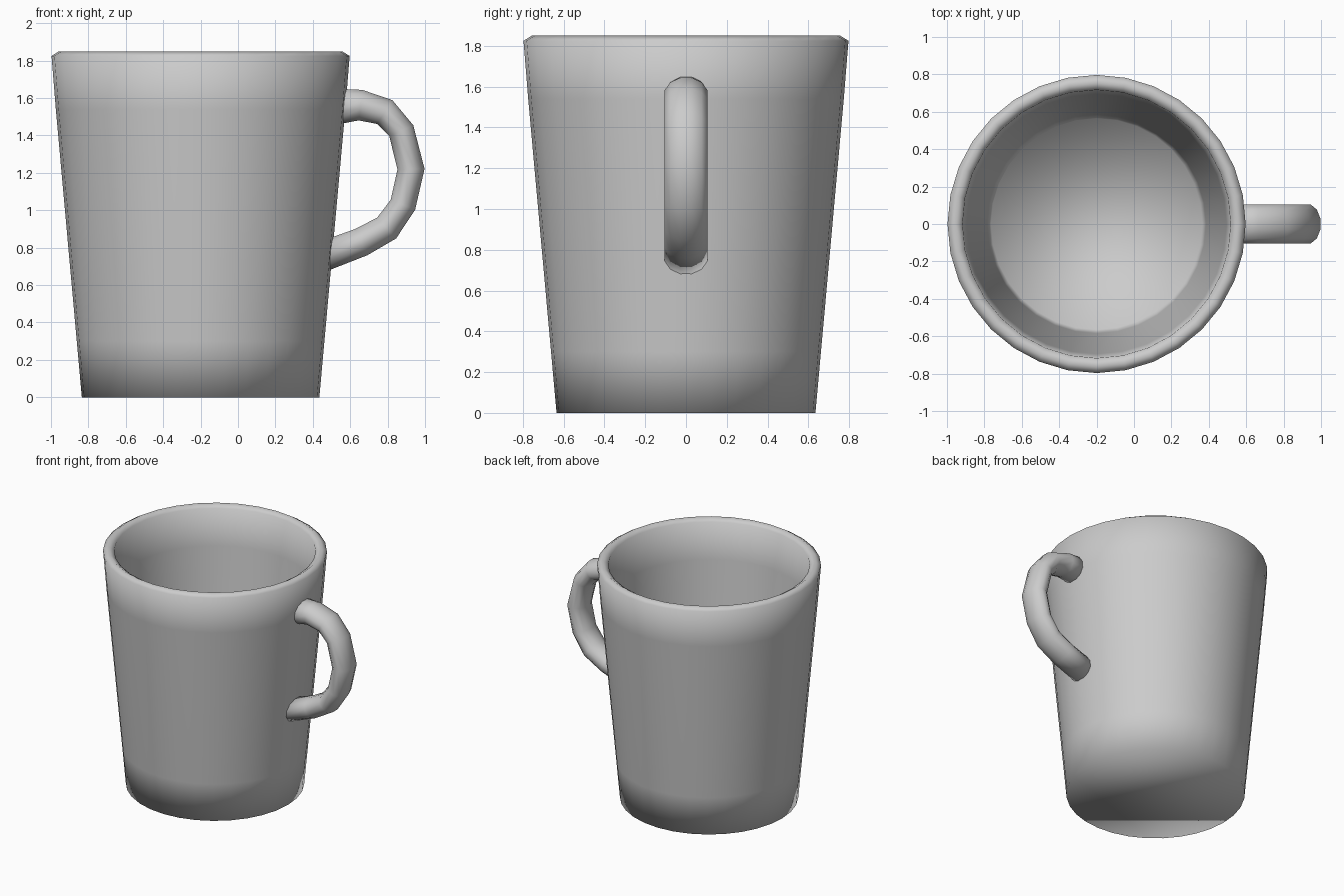
import bpy, bmesh, math
from mathutils import Vector

if "Cube" in bpy.data.objects:
    bpy.data.objects.remove(bpy.data.objects["Cube"])


def make_object(name, rings, caps):
    """Bridge consecutive closed rings of points and cap both ends."""
    bm = bmesh.new()
    loops = [[bm.verts.new(p) for p in ring] for ring in rings]
    n = len(loops[0])
    for a, b in zip(loops, loops[1:]):
        for i in range(n):
            j = (i + 1) % n
            bm.faces.new((a[i], a[j], b[j], b[i]))
    if caps:
        bm.faces.new(loops[0])
        bm.faces.new(loops[-1])
    bmesh.ops.recalc_face_normals(bm, faces=bm.faces)
    for f in bm.faces:
        f.smooth = True
    mesh = bpy.data.meshes.new(name)
    bm.to_mesh(mesh)
    bm.free()
    obj = bpy.data.objects.new(name, mesh)
    bpy.context.collection.objects.link(obj)
    return obj


# Cup: tapered wall, bevelled rim, hollow inside with a floor
CX, SIDES = -0.2, 32
profile = [(0.635, 0), (0.662, 0.3), (0.774, 1.54), (0.797, 1.825),
           (0.757, 1.85), (0.717, 1.825), (0.695, 1.54),
           (0.585, 0.3), (0.565, 0.09)]
cup_rings = []
for r, z in profile:
    cup_rings.append([(CX + r * math.cos(2 * math.pi * i / SIDES),
                       r * math.sin(2 * math.pi * i / SIDES), z)
                      for i in range(SIDES)])
make_object("cup", cup_rings, True)

# Handle: rounded tube swept along an ear-shaped path, ends sunk in the wall
# (x, z, half thickness in the plane of the loop)
path = [(0.535, 1.555, 0.098), (0.655, 1.562, 0.085), (0.785, 1.525, 0.078),
        (0.873, 1.425, 0.073), (0.925, 1.22, 0.075), (0.882, 1.03, 0.073),
        (0.795, 0.905, 0.078), (0.66, 0.83, 0.08), (0.46, 0.755, 0.083)]
HALF_WIDTH, TUBE = 0.108, 12
handle_rings = []
for k, (x, z, t) in enumerate(path):
    p, q = path[max(k - 1, 0)], path[min(k + 1, len(path) - 1)]
    d = Vector((q[0] - p[0], 0, q[1] - p[1])).normalized()
    out = Vector((-d.z, 0, d.x))
    ring = []
    for i in range(TUBE):
        a = 2 * math.pi * (i + 0.5) / TUBE
        ring.append(Vector((x, 0, z)) + out * (t * math.cos(a))
                    + Vector((0, HALF_WIDTH * math.sin(a), 0)))
    handle_rings.append(ring)
make_object("handle", handle_rings, True)
